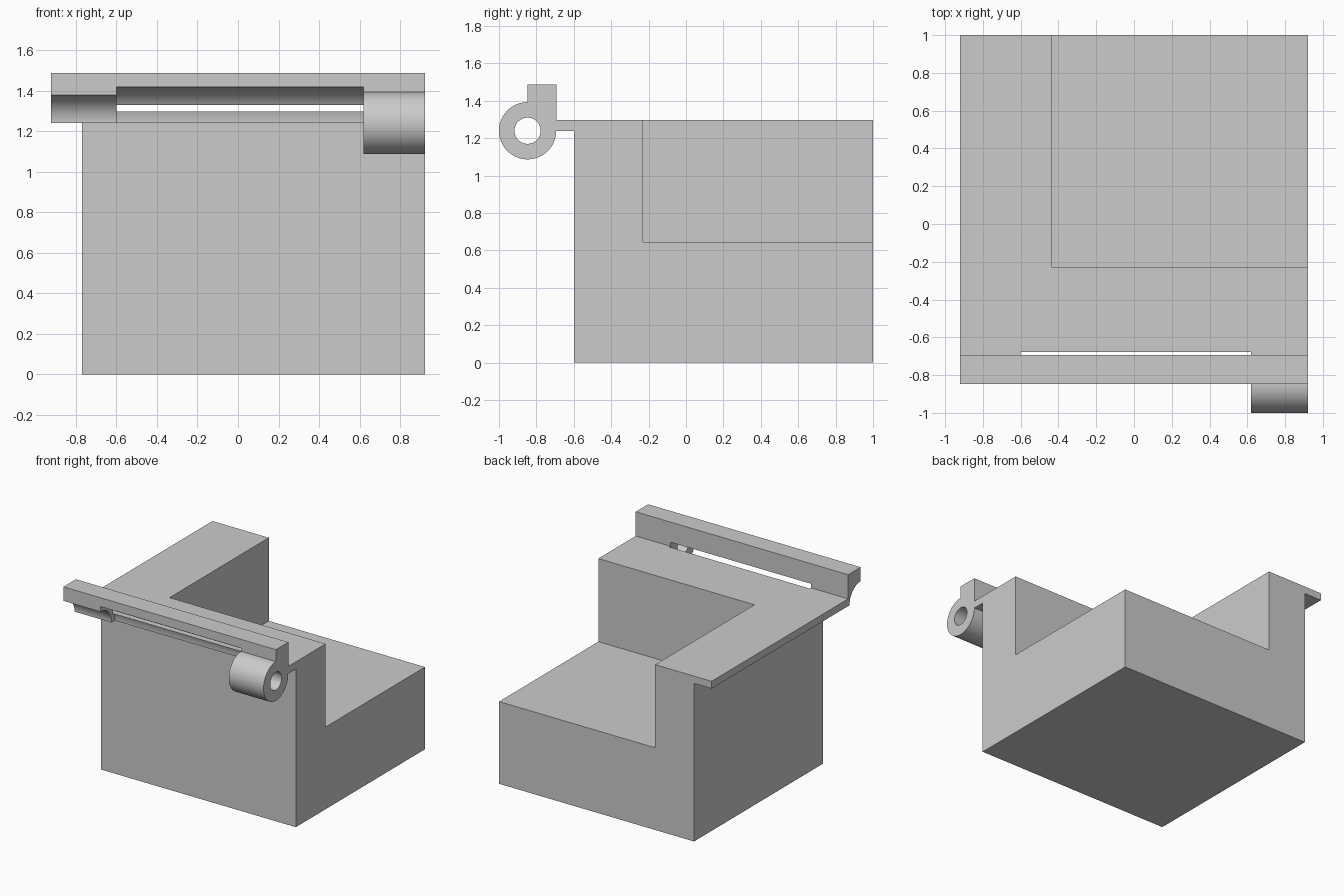
import bpy
import bmesh
from math import radians
from mathutils import Matrix, Vector

cube = bpy.data.objects.get("Cube")
if cube:
    bpy.data.objects.remove(cube, do_unlink=True)

grey = bpy.data.materials.new("plain grey")
grey.use_nodes = True
grey.diffuse_color = (0.6, 0.6, 0.6, 1)
grey.node_tree.nodes["Principled BSDF"].inputs["Base Color"].default_value = (0.6, 0.6, 0.6, 1)

# Main sizes
LEFT, RIGHT, FRONT, BACK = -0.922, 0.922, -0.6, 1.0
TOP, UNDER, RAIL_TOP = 1.297, 1.24, 1.487
AXIS_Y, RAIL_BACK = -0.847, -0.693
SLOT_START, SLOT_END = -0.6, 0.62


def make_object(name, bm):
    bmesh.ops.recalc_face_normals(bm, faces=bm.faces)
    mesh = bpy.data.meshes.new(name)
    bm.to_mesh(mesh)
    bm.free()
    mesh.materials.append(grey)
    obj = bpy.data.objects.new(name, mesh)
    bpy.context.collection.objects.link(obj)
    return obj


def extrude_x(name, profile, x0, x1):
    """Sweep a side profile of (y, z) points along x."""
    bm = bmesh.new()
    face = bm.faces.new([bm.verts.new((x0, y, z)) for y, z in profile])
    grown = bmesh.ops.extrude_face_region(bm, geom=[face])["geom"]
    verts = [g for g in grown if isinstance(g, bmesh.types.BMVert)]
    bmesh.ops.translate(bm, vec=Vector((x1 - x0, 0, 0)), verts=verts)
    return make_object(name, bm)


def box(name, x0, x1, y0, y1, z0, z1):
    return extrude_x(name, [(y0, z0), (y1, z0), (y1, z1), (y0, z1)], x0, x1)


def rod(name, radius, x0, x1):
    """Cylinder on the hinge axis."""
    bm = bmesh.new()
    place = Matrix.Translation(((x0 + x1) / 2, AXIS_Y, UNDER)) @ Matrix.Rotation(radians(90), 4, "Y")
    bmesh.ops.create_cone(bm, cap_ends=True, segments=96, radius1=radius,
                          radius2=radius, depth=x1 - x0, matrix=place)
    return make_object(name, bm)


def combine(target, tool, operation):
    """Apply a boolean and discard the tool object."""
    tool.hide_render = True
    mod = target.modifiers.new(tool.name, "BOOLEAN")
    mod.object, mod.operation, mod.solver = tool, operation, "EXACT"
    bpy.context.view_layer.objects.active = target
    bpy.ops.object.modifier_apply(modifier=mod.name)
    bpy.data.objects.remove(tool, do_unlink=True)


# Lid plate with upright rail along its front edge
housing = extrude_x("hinged_housing", [
    (AXIS_Y, UNDER), (BACK, UNDER), (BACK, TOP),
    (RAIL_BACK, TOP), (RAIL_BACK, RAIL_TOP), (AXIS_Y, RAIL_TOP)], LEFT, RIGHT)

# Solid block below the plate, with the back corner stepped down
combine(housing, box("block", -0.77, RIGHT, FRONT, BACK, 0, 1.27), "UNION")
combine(housing, box("corner_step", -0.433, 1.1, -0.23, 1.1, 0.645, 1.6), "DIFFERENCE")

# Curved recesses under the rail
combine(housing, rod("end_recess", 0.137, -1.1, -0.5), "DIFFERENCE")
combine(housing, rod("long_recess", 0.178, SLOT_START, SLOT_END), "DIFFERENCE")

# Hinge knuckle with its pin hole
combine(housing, rod("knuckle", 0.153, SLOT_END, RIGHT), "UNION")
combine(housing, rod("pin_hole", 0.07, 0.5, 1.1), "DIFFERENCE")

# Smooth the round surfaces, keep the edges sharp
bpy.ops.object.select_all(action="DESELECT")
housing.select_set(True)
bpy.context.view_layer.objects.active = housing
bpy.ops.object.shade_smooth_by_angle(angle=radians(25))
